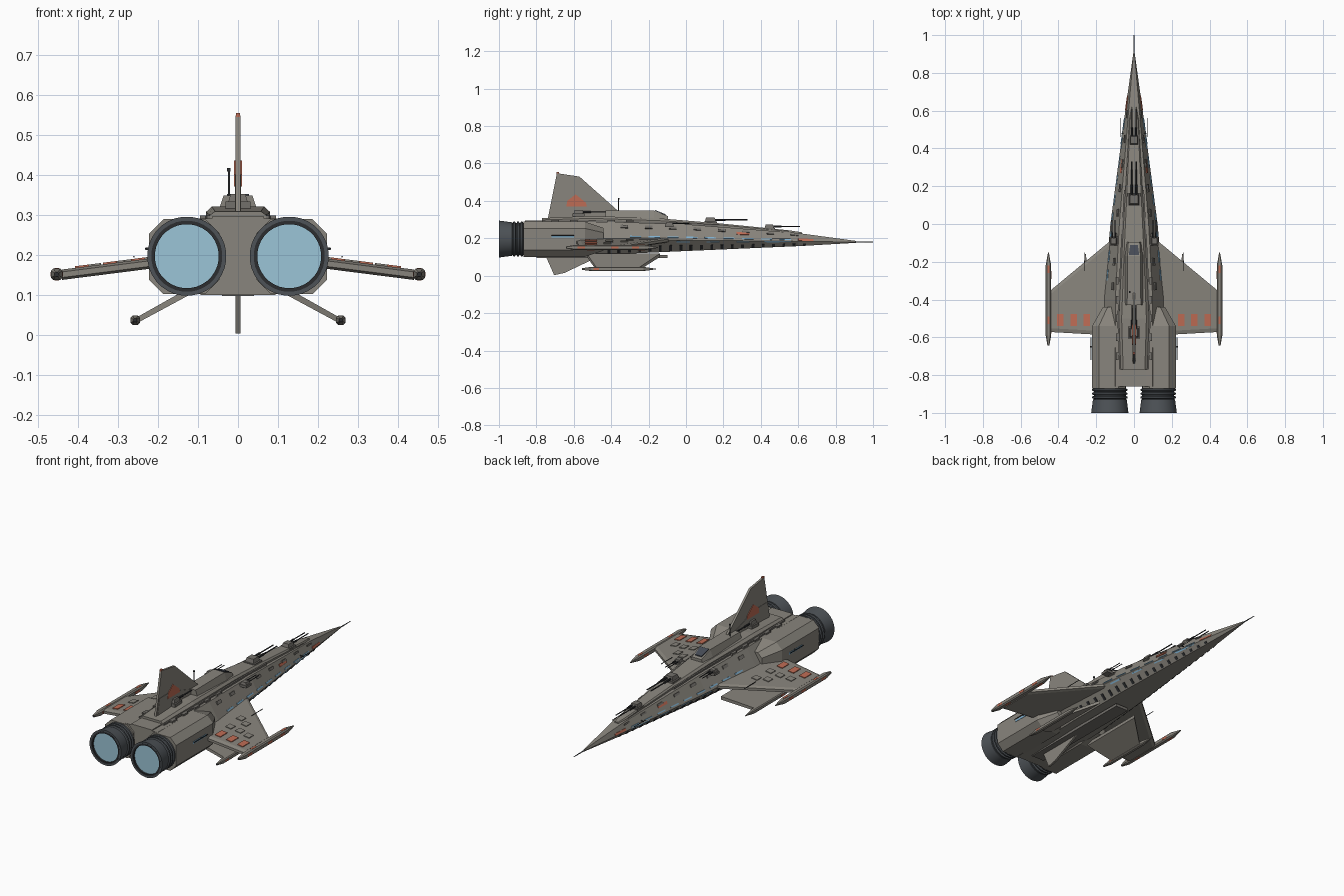
import bpy, bmesh, math
from mathutils import Vector

if "Cube" in bpy.data.objects:
    bpy.data.objects.remove(bpy.data.objects["Cube"])


def material(name, rgb):
    m = bpy.data.materials.new(name)
    m.use_nodes = True
    m.diffuse_color = (*rgb, 1)
    m.node_tree.nodes["Principled BSDF"].inputs["Base Color"].default_value = (*rgb, 1)
    return m


GREY = material("hull grey", (0.25, 0.235, 0.205))
PANEL = material("panel grey", (0.17, 0.16, 0.145))
STEEL = material("engine steel", (0.075, 0.085, 0.095))
BLACK = material("gun black", (0.025, 0.027, 0.03))
GLOW = material("engine blue", (0.33, 0.56, 0.68))
LIGHT = material("window blue", (0.22, 0.45, 0.65))
RED = material("marking red", (0.52, 0.15, 0.09))
GLASS = material("cockpit glass", (0.06, 0.07, 0.09))


def build(name, lofts, mat, smooth=False):
    """One object from several lofts, each a list of matching rings."""
    bm = bmesh.new()
    for rings in lofts:
        vs = [[bm.verts.new(p) for p in r] for r in rings]
        n = len(vs[0])
        for a, b in zip(vs, vs[1:]):
            for i in range(n):
                bm.faces.new((a[i], a[(i + 1) % n], b[(i + 1) % n], b[i]))
        bm.faces.new(vs[0][::-1])
        bm.faces.new(vs[-1])
    bmesh.ops.recalc_face_normals(bm, faces=bm.faces)
    me = bpy.data.meshes.new(name)
    bm.to_mesh(me)
    bm.free()
    me.materials.append(mat)
    if smooth:
        me.polygons.foreach_set("use_smooth", [True] * len(me.polygons))
        me.set_sharp_from_angle(angle=math.radians(35))
    ob = bpy.data.objects.new(name, me)
    bpy.context.collection.objects.link(ob)
    return ob


def box(c, s, top=1.0):
    """Box rings from centre and size, with the top scaled for a taper."""
    x, y, z = c
    return [[(x + i * s[0] / 2 * k, y + j * s[1] / 2 * k, z + h * s[2] / 2)
             for i, j in ((-1, -1), (1, -1), (1, 1), (-1, 1))] for h, k in ((-1, 1), (1, top))]


def lathe(x, z, profile, n=32):
    """Rings about a lengthwise axis from (y, radius) pairs."""
    return [[(x + r * math.cos(2 * math.pi * (i + .5) / n), y, z + r * math.sin(2 * math.pi * (i + .5) / n))
             for i in range(n)] for y, r in profile]


def rod(x, z, y0, y1, r=0.004, n=8):
    return lathe(x, z, [(y0, r), (y1, r)], n)


def fin(outline, t):
    return [[(s * t, y, z) for y, z in outline] for s in (-1, 1)]


def octagon(x, y, z, a, b, c):
    return [(x + i, y, z + j) for i, j in ((a, b - c), (a - c, b), (c - a, b), (-a, b - c),
                                           (-a, c - b), (c - a, -b), (a - c, -b), (a, c - b))]


def mirror(rings):
    return [[(-x, y, z) for x, y, z in r] for r in rings]


def pair(*lofts):
    return [*lofts, *map(mirror, lofts)]


# Main hull: stations of y, half width, bottom, chine and top height
HULL = [(0.91, .003, .176, .18, .186), (0.6, .046, .158, .184, .228), (0, .125, .132, .19, .275),
        (-.4, .16, .114, .194, .288), (-.86, .16, .099, .195, .29)]


def hull_at(y):
    for a, b in zip(HULL, HULL[1:]):
        if a[0] >= y >= b[0]:
            t = (a[0] - y) / (a[0] - b[0])
            return [p + (q - p) * t for p, q in zip(a[1:], b[1:])]


def skin(y, f):
    """Point on the hull side; f runs from bottom edge (-1) over chine (0) to top edge (1)."""
    w, b, m, t = hull_at(y)
    return Vector((w * (1 - (.38 if f > 0 else .42) * abs(f)), y, m + ((t - m) * f if f > 0 else (m - b) * f)))


def plate(y0, y1, f0, f1, t=0.003):
    q = [skin(y, f) for y, f in ((y0, f0), (y1, f0), (y1, f1), (y0, f1))]
    n = (q[1] - q[0]).cross(q[3] - q[0]).normalized()
    n = n if n.x > 0 else -n
    return [[p - n * t * .5 for p in q], [p + n * t for p in q]]


rings = []
for s in HULL:
    half = [skin(s[0], f) for f in (-1, 0, 1)]
    rings.append([tuple(p) for p in half] + [(-p.x, p.y, p.z) for p in half[::-1]])
build("hull", [rings], GREY)
build("nose_probe", [lathe(0, .18, [(.89, .004), (1, .002)], 8)], STEEL)

# Raised deck along the spine
DECK = [(.62, .012, .22, .232), (.55, .025, .225, .243), (.18, .045, .255, .28),
        (-.12, .062, .27, .305), (-.5, .08, .28, .32), (-.77, .07, .28, .308)]
build("dorsal_deck", [[[(-w, y, a), (w, y, a), (w, y, (a + 2 * b) / 3), (w * .82, y, b),
                        (-w * .82, y, b), (-w, y, (a + 2 * b) / 3)] for y, w, a, b in DECK]], GREY)
build("deck_rails", pair([[(w + d, y, a + h) for d, h in ((-.01, 0), (.008, 0), (.008, .018), (-.01, .018))]
                          for y, w, a, b in DECK[2:]]), PANEL)
build("belly_keel", [box((0, -.45, .104), (.08, .7, .016))], PANEL)
build("rear_block", [box((0, -.8, .2), (.13, .12, .19))], GREY)

# Bridge with sloped front, glass and mast
build("bridge", [[[(-a, y, .3), (a, y, .3), (b, y, z), (-b, y, z)] for y, a, b, z in
                  ((-.43, .052, .036, .348), (-.17, .05, .034, .348), (-.095, .038, .03, .318))]], GREY)
build("bridge_glass", [[[(s * x, y, z + d) for s, x, y, z in
                         ((-1, .028, -.165, .347), (1, .028, -.165, .347), (1, .02, -.11, .325), (-1, .02, -.11, .325))]
                        for d in (-.002, .004)]], GLASS)
build("mast", [box((-.023, -.36, .37), (.005, .005, .09)), box((-.023, -.36, .412), (.008, .008, .008))], BLACK)

# Tail fins with marking
build("dorsal_fin", [fin([(-.74, .3), (-.69, .548), (-.57, .53), (-.35, .335), (-.35, .3)], .006)], GREY)
build("fin_root", [fin([(-.73, .3), (-.71, .40), (-.6, .40), (-.38, .33), (-.38, .3)], .008)], GREY)
build("fin_marking", [fin([(-.64, .37), (-.635, .4), (-.59, .435), (-.535, .39), (-.53, .37)], .0095)], RED)
build("fin_tip_light", [box((0, -.685, .549), (.01, .014, .01))], RED)
build("ventral_fin", [fin([(-.75, .105), (-.705, .003), (-.65, .015), (-.46, .105)], .006)], GREY)

# Engine nacelles and nozzles
build("nacelles", pair([octagon(.134, -.87, .195, .088, .094, .036), octagon(.134, -.54, .195, .088, .094, .036),
                        octagon(.115, -.44, .195, .05, .06, .025)]), GREY)
EX, EZ = .128, .196
build("engine_collars", pair(lathe(EX, EZ, [(-.86, .085), (-.94, .085)]),
                             *[lathe(EX, EZ, [(y, .085), (y - .004, .094), (y - .012, .094), (y - .016, .085)])
                               for y in (-.87, -.89, -.91)]), STEEL, True)
build("engine_nozzles", pair(lathe(EX, EZ, [(-.925, .08), (-.93, .09), (-1, .099), (-1, .084), (-.985, .082)])), STEEL, True)
build("nozzle_liners", pair(lathe(EX, EZ, [(-.984, .089), (-1.0005, .089), (-1.0005, .08), (-.986, .08)])), BLACK, True)
build("engine_glow", pair(lathe(EX, EZ, [(-.98, .081), (-.99, .081)])), GLOW)
build("nacelle_lights", pair(box((.2225, -.66, .21), (.003, .12, .012))), LIGHT)
build("nacelle_antennas", pair(rod(.231, .215, -.72, -.6, .002), box((.225, -.65, .215), (.012, .006, .006))), BLACK)


# Drooping wings
def wing_z(x):
    return .19 - .127 * (x - .225)


def wing_section(x, y0, y1):
    z = wing_z(x)
    return [(x, y0, z - .006), (x, y0 - .02, z), (x, y1 + .02, z), (x, y1, z - .006),
            (x, y1, z - .02), (x, y1 + .02, z - .026), (x, y0 - .02, z - .026), (x, y0, z - .02)]


def wing_plate(x, y, sx, sy, t):
    return [[(x + i * sx / 2, y + j * sy / 2, wing_z(x + i * sx / 2) + h)
             for i, j in ((-1, -1), (1, -1), (1, 1), (-1, 1))] for h in (-.003, t)]


build("wings", pair([wing_section(.12, -.085, -.59), wing_section(.44, -.35, -.572)]), GREY)
build("wing_red_panels", pair(*[wing_plate(x, -.508, .034, .062, .004) for x in (.25, .32, .39)]), RED)
build("wing_panels", pair(*[wing_plate(x, y, .035, .04, .004) for x, y in
                            ((.23, -.3), (.28, -.33), (.3, -.41), (.36, -.42), (.24, -.41))]), GREY)
build("wing_antennas", pair(rod(.26, .195, -.25, -.15, .002)), BLACK)


# Wing-tip pods and lower pods on slanted struts
def pod(x, z, y0, y1, r):
    return [octagon(x, y, z, r * k, r * k, r * k * .4) for y, k in
            ((y0, .4), (y0 + .05, 1), (y1 - .07, 1), (y1, .15))]


build("wing_tip_pods", pair(pod(.453, .151, -.64, -.15, .0145)), GREY)
build("wing_pod_stripes", pair(*[box((.453, y, .151), (.031, .04, .012)) for y in (-.56, -.38, -.27)],
                               *[box((.453, y, .151), (.012, .04, .031)) for y in (-.51, -.24)]), RED)
build("pod_end_caps", pair(rod(.453, .151, -.642, -.63, .006), rod(.257, .036, -.557, -.545, .005)), BLACK)
build("lower_struts", pair([[(.12, -.53, .118), (.12, -.14, .118), (.12, -.14, .1), (.12, -.53, .1)],
                            [(.25, -.48, .045), (.25, -.25, .045), (.25, -.25, .03), (.25, -.48, .03)]]), GREY)
build("lower_pods", pair(pod(.257, .036, -.555, -.16, .0115)), GREY)
build("lower_pod_stripes", pair(box((.257, -.48, .036), (.0245, .03, .009))), RED)


# Twin-gun turrets
def turret(x, y, z, s, length, name):
    build(name + "_mount", [box((x, y, z - .012 * s), (.07 * s, .07 * s, .02 * s)),
                            box((x, y, z + .006 * s), (.055 * s, .06 * s, .026 * s), .75)], PANEL)
    guns = []
    for d in (-.012, .012):
        guns += [rod(x + d * s, z + .006 * s, y + .02 * s, y + length, .0035 * s),
                 rod(x + d * s, z + .006 * s, y + .02 * s, y + length * .4, .006 * s)]
    build(name + "_guns", guns, BLACK)


turret(0, .13, .293, 1, .2, "main_turret")
turret(0, .445, .258, .85, .165, "bow_turret")
turret(0, -.575, .335, .9, .17, "aft_turret")
for s, side in ((1, "left"), (-1, "right")):
    turret(s * .108, -.09, .276, .65, .11, side + "_turret")

# Hull skin details: lights, markings, hatches and vents
build("window_strips", pair(*[plate(-.3 + .1 * i, -.24 + .1 * i, .13, .21) for i in range(9)],
                            *[plate(-.05 + .16 * i, .02 + .16 * i, -.2, -.1) for i in range(4)],
                            plate(.42, .56, -.12, .02)), LIGHT)
build("bow_markings", pair(plate(.6, .68, .05, .35), plate(.27, .34, .5, .7)), RED)
build("side_hatches", pair(*[plate(-.35 + .13 * i, -.31 + .13 * i, .66, .82, .006) for i in range(8)]), PANEL)
build("belly_vents", pair(*[plate(-.42 + .055 * i, -.405 + .055 * i, -.9, -.45) for i in range(20)]), BLACK)
build("deck_blocks", pair(*[box((.088 - .0 * i, -.7 + .1 * i, .292), (.014, .04, .012)) for i in range(5)]), PANEL)
build("bow_antennas", pair(rod(.07, .2, .46, .56, .0015), box((.062, .48, .2), (.02, .004, .004))), BLACK)
